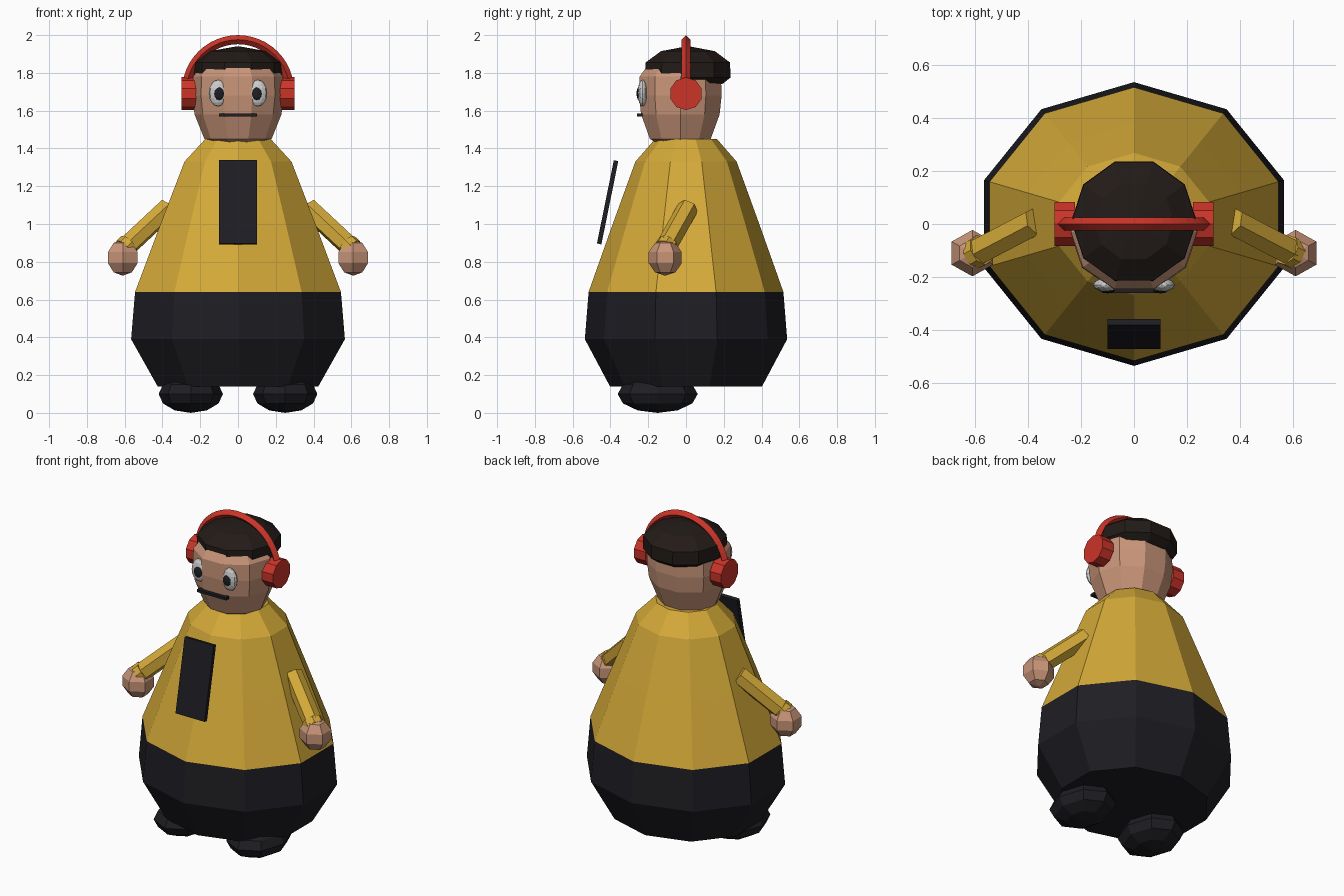
import bpy
from math import sin, cos, pi, radians
from mathutils import Vector, Matrix

if "Cube" in bpy.data.objects:
    bpy.data.objects.remove(bpy.data.objects["Cube"])


def mat(name, r, g, b):
    m = bpy.data.materials.new(name)
    m.diffuse_color = (r, g, b, 1)
    m.use_nodes = True
    m.node_tree.nodes["Principled BSDF"].inputs["Base Color"].default_value = m.diffuse_color
    return m


YELLOW = mat("yellow", 0.66, 0.40, 0.04)
DARK = mat("dark", 0.013, 0.013, 0.017)
HAIR = mat("hair_brown", 0.016, 0.011, 0.009)
SKIN = mat("skin", 0.58, 0.30, 0.19)
RED = mat("red", 0.60, 0.035, 0.022)
WHITE = mat("white", 0.75, 0.75, 0.72)


def mesh_object(name, verts, faces, material):
    me = bpy.data.meshes.new(name)
    me.from_pydata(verts, [], faces)
    me.materials.append(material)
    ob = bpy.data.objects.new(name, me)
    bpy.context.collection.objects.link(ob)
    return ob


def lathe(name, profile, material, sides=10, turn=0, cy=0, ratio=1.0):
    """Stack of polygon rings (radius, z), capped at both ends."""
    verts, faces = [], []
    for r, z in profile:
        for i in range(sides):
            a = radians(turn) + 2 * pi * i / sides
            verts.append((r * cos(a), cy + r * ratio * sin(a), z))
    for k in range(len(profile) - 1):
        for i in range(sides):
            j = (i + 1) % sides
            a, b = k * sides, (k + 1) * sides
            faces.append((a + i, a + j, b + j, b + i))
    faces.append(tuple(reversed(range(sides))))
    faces.append(tuple(range(len(verts) - sides, len(verts))))
    return mesh_object(name, verts, faces, material)


def finish(name, material):
    ob = bpy.context.object
    ob.name = name
    ob.data.materials.append(material)
    return ob


def ball(name, loc, size, material, seg=8, rings=6):
    bpy.ops.mesh.primitive_uv_sphere_add(segments=seg, ring_count=rings, radius=1, location=loc)
    ob = finish(name, material)
    ob.scale = size
    return ob


def box(name, loc, size, material, tilt=0):
    bpy.ops.mesh.primitive_cube_add(size=1, location=loc, rotation=(tilt, 0, 0))
    ob = finish(name, material)
    ob.scale = size
    return ob


def rod(name, a, b, r, material, sides=6, twist=0):
    a, b = Vector(a), Vector(b)
    bpy.ops.mesh.primitive_cylinder_add(vertices=sides, radius=r, depth=(b - a).length)
    ob = finish(name, material)
    ob.matrix_world = (Matrix.Translation((a + b) / 2)
                       @ (b - a).to_track_quat('Z', 'Y').to_matrix().to_4x4()
                       @ Matrix.Rotation(twist, 4, 'Z'))
    return ob


# Ten-sided body: dark trousers below, yellow coat above
lathe("trousers", [(0.447, 0.14), (0.595, 0.39), (0.573, 0.64)], DARK, turn=18, ratio=0.9)
lathe("coat", [(0.573, 0.64), (0.427, 1.01), (0.298, 1.33), (0.182, 1.45)],
      YELLOW, turn=18, ratio=0.9)

# Head and hair cap
lathe("head", [(0.12, 1.42), (0.178, 1.45), (0.23, 1.58), (0.242, 1.68), (0.238, 1.78), (0.17, 1.87)],
      SKIN, cy=-0.03, ratio=0.95)
lathe("hair", [(0.19, 1.74), (0.237, 1.775), (0.235, 1.855), (0.15, 1.915), (0.01, 1.94)],
      HAIR, cy=0.01)

# Mouth and tilted front panel
box("mouth", (0, -0.245, 1.578), (0.2, 0.03, 0.016), DARK)
box("front_panel", (0, -0.415, 1.115), (0.2, 0.024, 0.45), DARK, tilt=-0.2)

# Headphone band: diamond section swept over a half circle
n, R, w, zc = 24, 0.273, 0.024, 1.703
verts, faces = [], []
for k in range(n + 1):
    t = pi * k / n
    for dr, dy in ((w, 0), (0, w), (-w, 0), (0, -w)):
        verts.append(((R + dr) * cos(t), dy, zc + (R + dr) * sin(t)))
for k in range(n):
    for i in range(4):
        a, b, j = 4 * k, 4 * k + 4, (i + 1) % 4
        faces.append((a + i, b + i, b + j, a + j))
faces += [(0, 1, 2, 3), tuple(4 * n + i for i in (3, 2, 1, 0))]
mesh_object("headphone_band", verts, faces, RED)

# Paired parts
for side, s in (("left", 1), ("right", -1)):
    rod(side + "_ear_cup", (s * 0.222, 0, 1.69), (s * 0.30, 0, 1.69), 0.087, RED, sides=10)
    ball(side + "_eye", (s * 0.105, -0.23, 1.693), (0.05, 0.026, 0.07), WHITE, 12, 8)
    ball(side + "_pupil", (s * 0.1, -0.25, 1.69), (0.028, 0.012, 0.034), DARK, 10, 6)
    shoulder = Vector((s * 0.37, 0.01, 1.085))
    wrist = Vector((s * 0.59, -0.105, 0.88))
    rod(side + "_sleeve", shoulder, wrist, 0.056, YELLOW)
    along = (wrist - shoulder).normalized() * 0.02
    rod(side + "_cuff", wrist - along, wrist + along, 0.06, YELLOW, 8, 0.3)
    ball(side + "_hand", (s * 0.61, -0.11, 0.822), (0.095, 0.092, 0.096), SKIN, 6, 5)
    ball(side + "_foot", (s * 0.25, -0.15, 0.1), (0.17, 0.212, 0.1), DARK, 8, 6)
